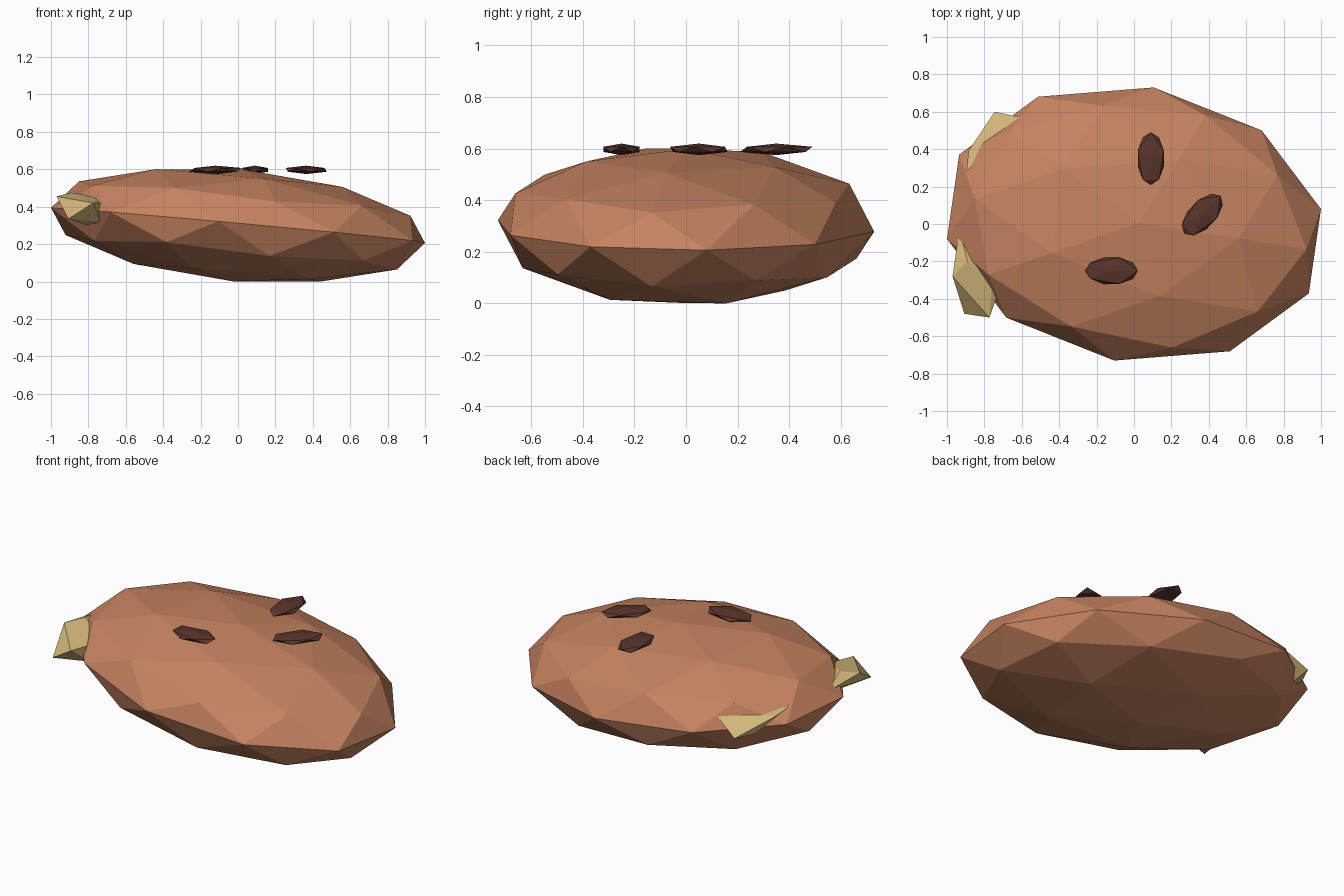
import bpy, bmesh, math
from mathutils import Matrix, Vector

if "Cube" in bpy.data.objects:
    bpy.data.objects.remove(bpy.data.objects["Cube"])


def material(name, rgb):
    m = bpy.data.materials.new(name)
    m.diffuse_color = (*rgb, 1)
    m.use_nodes = True
    m.node_tree.nodes["Principled BSDF"].inputs["Base Color"].default_value = m.diffuse_color
    return m


skin = material("skin_brown", (0.57, 0.23, 0.12))
dark = material("dark_brown", (0.10, 0.035, 0.025))
tan = material("pale_tan", (0.66, 0.48, 0.20))


def add_object(name, bm, mat):
    bmesh.ops.recalc_face_normals(bm, faces=bm.faces)
    me = bpy.data.meshes.new(name)
    bm.to_mesh(me)
    bm.free()
    me.materials.append(mat)
    ob = bpy.data.objects.new(name, me)
    bpy.context.collection.objects.link(ob)
    return ob


def ellipsoid(name, subdiv, axes, centre, mat):
    """Low-poly ball; axes are the images of the unit x, y and z axes."""
    bm = bmesh.new()
    bmesh.ops.create_icosphere(bm, subdivisions=subdiv, radius=1)
    m = Matrix(axes).transposed().to_4x4()
    m.translation = Vector(centre)
    bmesh.ops.transform(bm, matrix=m, verts=bm.verts)
    return add_object(name, bm, mat)


def nub(name, points):
    """Faceted sprout: hull around a handful of corner points."""
    bm = bmesh.new()
    for p in points:
        bm.verts.new(p)
    res = bmesh.ops.convex_hull(bm, input=bm.verts)
    loose = [v for v in bm.verts if not v.link_faces]
    bmesh.ops.delete(bm, geom=loose, context='VERTS')
    return add_object(name, bm, tan)


# Tuber body: flattened, slightly tilted faceted ellipsoid
ellipsoid("body", 2,
          [(1.017, -0.153, -0.092), (0.105, 0.73, -0.022), (0.028, 0.005, 0.299)],
          (0, 0, 0.3), skin)

# Dark eyes lying on top
for i, (x, y, angle) in enumerate([(0.09, 0.35, 90), (0.365, 0.05, 46), (-0.12, -0.25, 0)]):
    c, s = math.cos(math.radians(angle)), math.sin(math.radians(angle))
    ellipsoid(f"eye_spot_{i + 1}", 1,
              [(0.157 * c, 0.157 * s, 0), (-0.082 * s, 0.082 * c, 0), (0, 0, 0.0225)],
              (x, y, 0.597), dark)

# Pale sprouts on the left rim
nub("front_sprout", [
    (-0.97, -0.28, 0.455), (-0.907, -0.48, 0.335), (-0.773, -0.50, 0.42),
    (-0.89, -0.20, 0.475), (-0.755, -0.28, 0.455), (-0.73, -0.38, 0.42),
    (-0.735, -0.38, 0.32), (-0.81, -0.33, 0.30), (-0.935, -0.03, 0.43),
    (-0.80, -0.08, 0.36)])
nub("back_sprout", [
    (-0.745, 0.60, 0.332), (-0.605, 0.57, 0.423), (-0.895, 0.285, 0.449),
    (-0.885, 0.39, 0.43), (-0.66, 0.42, 0.42), (-0.74, 0.42, 0.30),
    (-0.80, 0.48, 0.33)])
